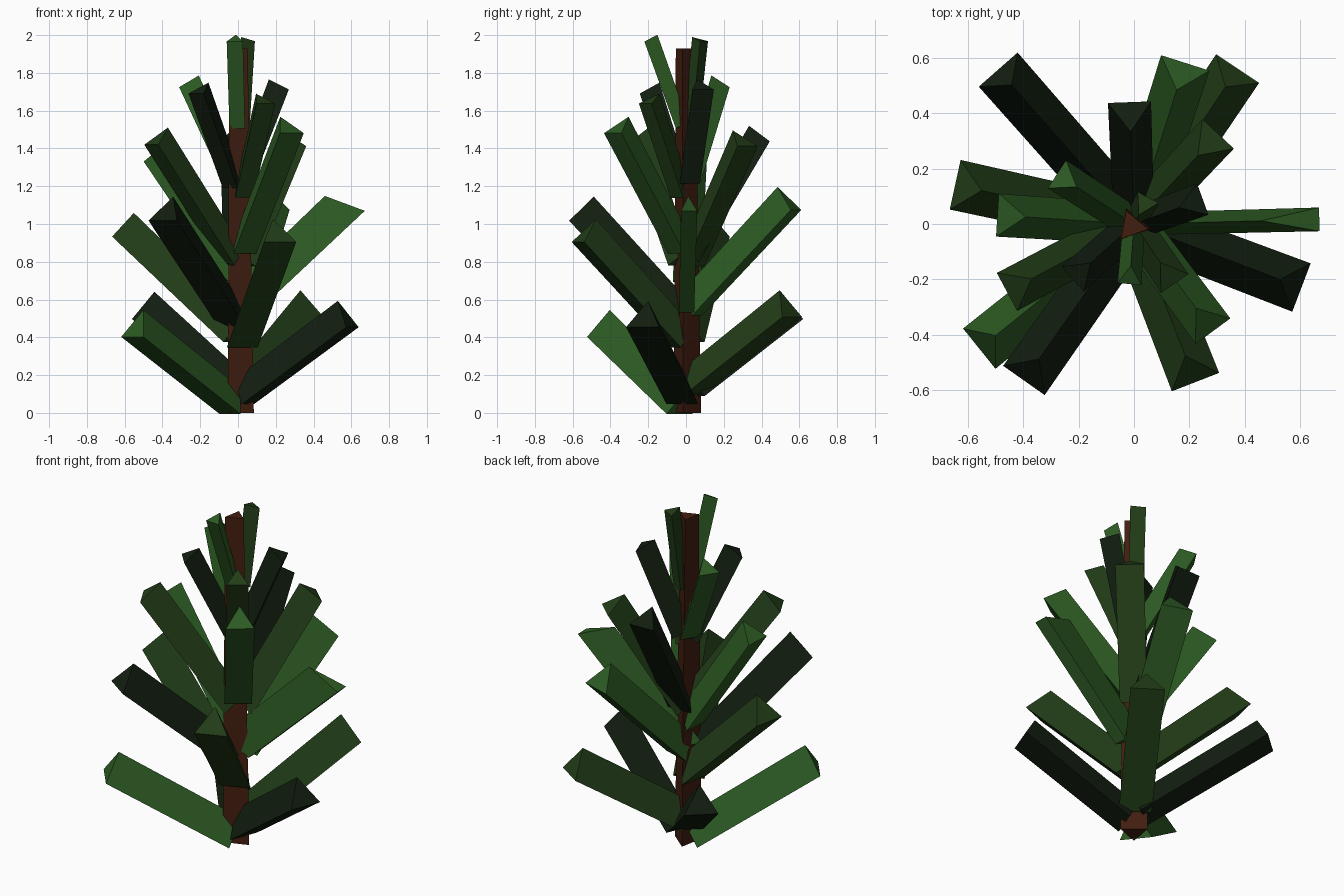
import bpy, math
from mathutils import Vector

if "Cube" in bpy.data.objects:
    bpy.data.objects.remove(bpy.data.objects["Cube"])


def material(name, rgb):
    m = bpy.data.materials.new(name)
    m.diffuse_color = (*rgb, 1)
    m.use_nodes = True
    m.node_tree.nodes["Principled BSDF"].inputs["Base Color"].default_value = m.diffuse_color
    return m


GREENS = {
    "b": material("bright_green", (0.026, 0.105, 0.017)),
    "m": material("mid_green", (0.016, 0.047, 0.009)),
    "d": material("dark_green", (0.006, 0.013, 0.005)),
}
BARK = material("bark", (0.055, 0.013, 0.005))


def prism(name, bottom, top, mat):
    """Three-sided prism between two triangles."""
    mesh = bpy.data.meshes.new(name)
    sides = [(i, (i + 1) % 3, (i + 1) % 3 + 3, i + 3) for i in range(3)]
    mesh.from_pydata(bottom + top, [], sides + [(2, 1, 0), (3, 4, 5)])
    mesh.materials.append(mat)
    ob = bpy.data.objects.new(name, mesh)
    bpy.context.collection.objects.link(ob)
    return ob


def triangle(centre, side, up, r):
    return [centre + r * (math.sin(a) * side + math.cos(a) * up)
            for a in (0, -math.tau / 3, math.tau / 3)]


def branch(name, tip, drop, r, mat, width=1.0, tilt=0.88):
    """Ridge-up prism climbing outward from the trunk to the tip centre."""
    tip = Vector(tip)
    out = Vector((tip.x, tip.y, 0)).normalized()
    base = out * 0.03 + Vector((0, 0, tip.z - drop))
    axis = tip - base
    pitch = math.atan2(axis.z, axis.dot(out)) * tilt
    up = Vector((0, 0, math.cos(pitch))) - out * math.sin(pitch)
    side = Vector((-out.y, out.x, 0)) * width
    prism(name, triangle(base, side, up, r * 0.95), triangle(tip, side, up, r), mat)


# Trunk: tapered three-sided post
X, Y = Vector((1, 0, 0)), Vector((0, 1, 0))
a = math.radians(-10)
fwd, lat = X * math.cos(a) + Y * math.sin(a), -X * math.sin(a) + Y * math.cos(a)
prism("trunk", triangle(Vector((0, 0, 0)), -lat, fwd, 0.085),
      triangle(Vector((-0.008, -0.008, 1.93)), -lat, fwd, 0.06), BARK)

# Branch tiers: vertical rise, thickness, tip centres with shade
TIERS = [
    (0.41, 0.108, [(-0.475, 0.54, 0.545, "d"), (0.36, 0.54, 0.555, "m"),
                   (0.58, -0.22, 0.50, "d"), (-0.54, -0.435, 0.45, "b")]),
    (0.56, 0.106, [(-0.615, 0.135, 0.975, "m"),
                   (0.175, 0.55, 1.115, "b"), (-0.38, -0.54, 1.06, "d"),
                   (0.21, -0.54, 0.945, "m")]),
    (0.64, 0.090, [(-0.015, 0.405, 1.465, "d"), (0.28, 0.30, 1.44, "m"),
                   (-0.46, 0.03, 1.36, "b"), (-0.43, -0.23, 1.45, "m"),
                   (0.265, -0.36, 1.51, "b")]),
    (0.50, 0.070, [(-0.255, 0.165, 1.745, "b"), (0.22, 0.08, 1.73, "d"),
                   (-0.20, -0.18, 1.71, "d"), (0.13, -0.19, 1.655, "m")]),
    (0.46, 0.050, [(0.04, 0.075, 1.975, "m"), (-0.015, -0.195, 1.978, "b")]),
]
for t, (drop, r, tips) in enumerate(TIERS, 1):
    for i, (x, y, z, shade) in enumerate(tips, 1):
        branch(f"branch_tier{t}_{i}", (x, y, z), drop, r, GREENS[shade])

# One thin, blade-like branch with a slanted end on the right
branch("branch_blade", (0.60, 0.015, 1.096), 0.54, 0.15, GREENS["b"], 0.33, 1.6)
